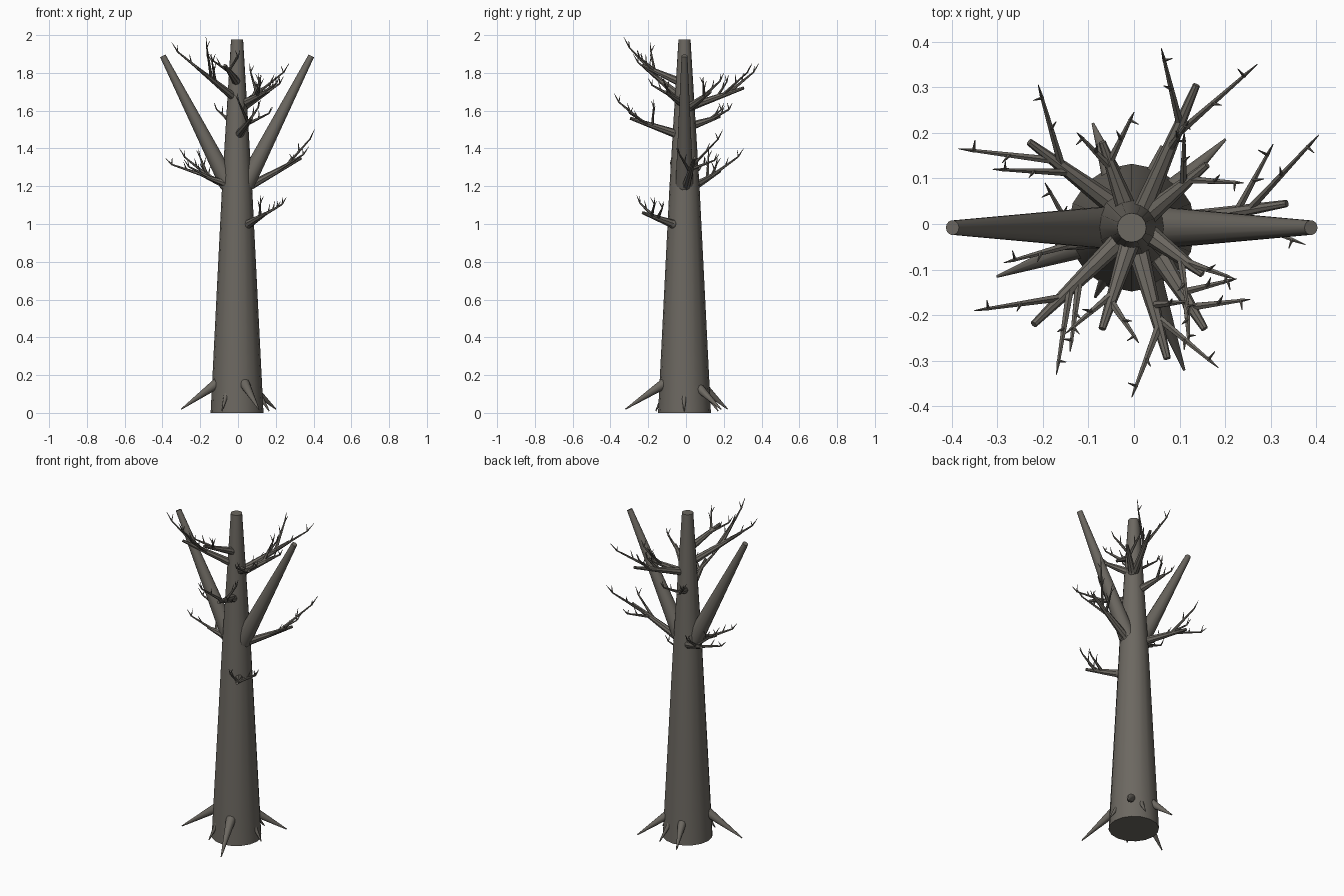
import bpy
import bmesh
import math
from mathutils import Vector, Matrix

cube = bpy.data.objects.get("Cube")
if cube:
    bpy.data.objects.remove(cube, do_unlink=True)

bark = bpy.data.materials.new("grey_brown_bark")
bark.use_nodes = True
colour = (0.15, 0.138, 0.119, 1)
bark.diffuse_color = colour
bark.node_tree.nodes["Principled BSDF"].inputs["Base Color"].default_value = colour

AXIS = Vector((-0.005, -0.008, 0))


def taper(bm, start, end, r1, r2, sides=8):
    """Add a tapered rod between two points."""
    start, end = Vector(start), Vector(end)
    along = end - start
    turn = along.to_track_quat('Z', 'Y').to_matrix().to_4x4()
    bmesh.ops.create_cone(bm, cap_ends=True, segments=sides, radius1=r1, radius2=r2,
                          depth=along.length,
                          matrix=Matrix.Translation((start + end) / 2) @ turn)


def knob(bm, centre, radius):
    """Add a rounded joint."""
    bmesh.ops.create_uvsphere(bm, u_segments=10, v_segments=6, radius=radius,
                              matrix=Matrix.Translation(centre))


def finish(bm, name):
    mesh = bpy.data.meshes.new(name)
    bm.to_mesh(mesh)
    bm.free()
    mesh.materials.append(bark)
    obj = bpy.data.objects.new(name, mesh)
    bpy.context.collection.objects.link(obj)
    bpy.ops.object.select_all(action='DESELECT')
    obj.select_set(True)
    bpy.context.view_layer.objects.active = obj
    bpy.ops.object.shade_smooth_by_angle(angle=math.radians(40))


def trunk(profile, sides=16):
    bm = bmesh.new()
    rings = []
    for radius, z in profile:
        ring = bmesh.ops.create_circle(bm, segments=sides, radius=radius,
                                       matrix=Matrix.Translation(AXIS + Vector((0, 0, z))))
        rings.append(ring["verts"])
    for low, high in zip(rings, rings[1:]):
        for i in range(sides):
            j = (i + 1) % sides
            bm.faces.new((low[i], low[j], high[j], high[i]))
    bm.faces.new(rings[0][::-1])
    bm.faces.new(rings[-1])
    finish(bm, "trunk")


def branch(name, base, end, *tips):
    """A blunt main rod with forked twigs growing from it."""
    bm = bmesh.new()
    base, end = Vector(base), Vector(end)
    taper(bm, base, end, 0.023, 0.008)
    knob(bm, base, 0.024)
    for n, tip in enumerate(tips):
        tip = Vector(tip)
        fork = base.lerp(end, 0.7 - 0.1 * n)
        knuckle = fork.lerp(tip, 0.84) - Vector((0, 0, 0.02))
        out = (tip - fork).normalized()
        side = out.cross(Vector((0, 0, 1))) * (-1) ** n
        taper(bm, fork, knuckle, 0.0095, 0.004, 6)
        # Small fork of twiglets at the tip
        taper(bm, knuckle, tip, 0.0045, 0.001, 5)
        taper(bm, knuckle, knuckle + side * 0.025 + Vector((0, 0, 0.035)), 0.004, 0.001, 5)
        # Short spur part way along the twig
        middle = fork.lerp(knuckle, 0.55)
        taper(bm, middle, middle + side * -0.02 + out * 0.015 + Vector((0, 0, 0.035)),
              0.005, 0.001, 5)
    finish(bm, name)


def root(name, tip, height, radius):
    bm = bmesh.new()
    tip = Vector(tip)
    flat = (tip - AXIS) * Vector((1, 1, 0))
    base = AXIS + flat.normalized() * 0.115 + Vector((0, 0, height))
    taper(bm, base, tip, radius, 0.003, 10)
    knob(bm, base, radius)
    finish(bm, name)


# Trunk
trunk([(0.14, 0), (0.08, 1.19), (0.032, 1.976)])

# Two heavy limbs
for label, s in (("left", 1), ("right", -1)):
    bm = bmesh.new()
    foot = AXIS + Vector((0.045 * s, 0, 1.21))
    taper(bm, foot, AXIS + Vector((0.393 * s, 0, 1.89)), 0.048, 0.016, 14)
    knob(bm, foot, 0.047)
    finish(bm, label + "_limb")

# Branches
branch("low_front_branch", (.055, -.07, 1), (.155, -.23, 1.06),
       (.255, -.165, 1.14), (.12, -.26, 1.15), (.225, -.12, 1.12))
branch("back_right_branch", (-.05, .045, 1.2), (-.23, .18, 1.28),
       (-.385, .165, 1.35), (-.21, .305, 1.4), (-.31, .12, 1.4))
branch("left_branch", (.06, 0, 1.2), (.335, .045, 1.35),
       (.405, .195, 1.5), (.305, .175, 1.37), (.375, -.045, 1.41))
branch("right_branch", (-.05, -.03, 1.21), (-.17, -.05, 1.25),
       (-.285, -.085, 1.34), (-.195, .09, 1.32))
branch("front_branch", (.01, -.06, 1.48), (.073, -.295, 1.56),
       (-.005, -.38, 1.69), (.185, -.315, 1.62), (.12, -.17, 1.66))
branch("back_branch", (-.015, .03, 1.52), (-.07, .18, 1.57),
       (0, .245, 1.64), (-.125, .2, 1.64))
branch("back_left_branch", (.015, .02, 1.62), (.137, .305, 1.72),
       (.06, .385, 1.85), (.27, .35, 1.85), (.12, .225, 1.79))
branch("front_right_branch", (-.02, -.025, 1.67), (-.22, -.22, 1.83),
       (-.35, -.19, 1.96), (-.17, -.33, 1.99), (-.14, -.28, 1.9))
branch("high_front_branch", (-.005, -.03, 1.75), (-.07, -.23, 1.84),
       (.01, -.26, 1.92), (-.15, -.24, 1.9))
branch("side_branch", (.03, -.02, 1.64), (.15, -.11, 1.7),
       (.22, -.12, 1.78), (.12, -.2, 1.77))
branch("high_left_branch", (.03, .02, 1.62), (.16, .13, 1.7),
       (.24, .09, 1.78), (.11, .2, 1.8))

# Roots
root("front_right_root", (-.3, -.115, .02), .155, .028)
root("front_root", (.11, -.32, .02), .155, .028)
root("back_left_root", (.2, .185, .02), .13, .025)
root("back_right_root", (-.09, .22, .02), .13, .025)
root("small_front_root", (-.085, -.16, .01), .11, .015)
root("small_left_root", (.165, -.01, .01), .1, .015)
root("small_back_root", (.06, .17, .01), .11, .015)
